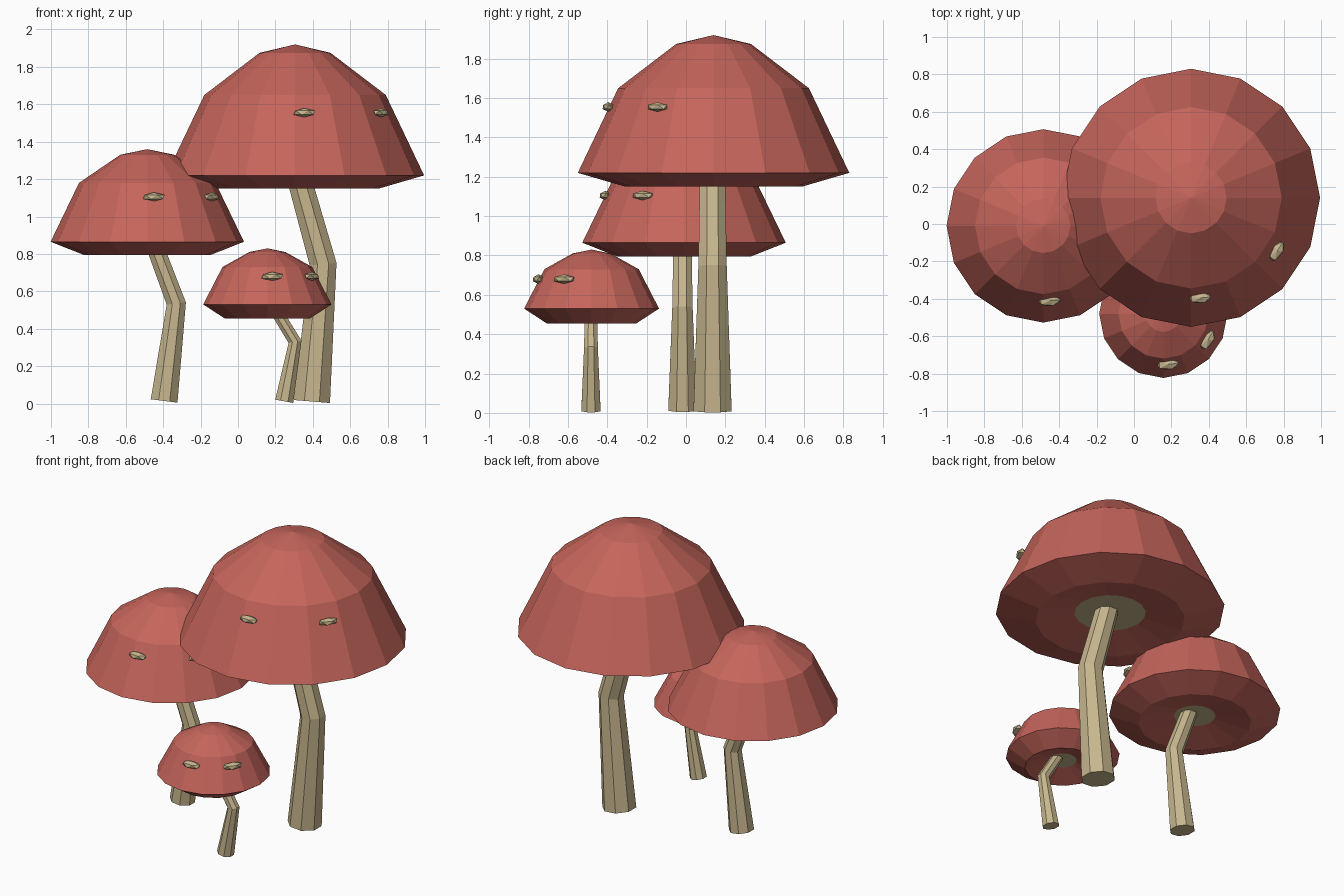
import bpy
import bmesh
import math
from mathutils import Matrix, Vector

if "Cube" in bpy.data.objects:
    bpy.data.objects.remove(bpy.data.objects["Cube"])


def material(name, color):
    m = bpy.data.materials.new(name)
    m.diffuse_color = (*color, 1)
    m.use_nodes = True
    m.node_tree.nodes["Principled BSDF"].inputs["Base Color"].default_value = m.diffuse_color
    return m


RED = material("cap red", (0.56, 0.13, 0.105))
TAN = material("stem tan", (0.57, 0.47, 0.27))


def finish(bm, name, mats):
    bmesh.ops.recalc_face_normals(bm, faces=bm.faces)
    mesh = bpy.data.meshes.new(name)
    bm.to_mesh(mesh)
    bm.free()
    for m in mats:
        mesh.materials.append(m)
    obj = bpy.data.objects.new(name, mesh)
    bpy.context.collection.objects.link(obj)
    return obj


def bridge(bm, a, b):
    n = len(a)
    for i in range(n):
        bm.faces.new((a[i], a[(i + 1) % n], b[(i + 1) % n], b[i]))


# Faceted dome with a recessed underside and a tan disc around the stem
def cap(name, x, y, top, profile, sides=16):
    bm = bmesh.new()
    rings = []
    for r, z in profile:
        rings.append([bm.verts.new((x + r * math.cos(2 * math.pi * i / sides),
                                    y + r * math.sin(2 * math.pi * i / sides), z))
                      for i in range(sides)])
    for a, b in zip(rings, rings[1:]):
        bridge(bm, a, b)
    apex = bm.verts.new((x, y, top))
    for i in range(sides):
        bm.faces.new((apex, rings[0][i], rings[0][(i + 1) % sides]))
    disc = bm.faces.new(rings[-1])
    disc.material_index = 1
    finish(bm, name, [RED, TAN])


# Bent, tapering stem: each path point is (x, z, radius)
def stem(name, y, path, sides=8):
    bm = bmesh.new()
    pts = [Vector((px, 0, pz)) for px, pz, _ in path]
    rings = []
    for k, (px, pz, r) in enumerate(path):
        d = Vector((0, 0, 0))
        if k > 0:
            d += (pts[k] - pts[k - 1]).normalized()
        if k < len(pts) - 1:
            d += (pts[k + 1] - pts[k]).normalized()
        d.normalize()
        side = Vector((d.z, 0, -d.x))
        ring = []
        for i in range(sides):
            a = 2 * math.pi * (i + 0.5) / sides
            p = pts[k] + side * (r * math.cos(a)) + Vector((0, y + r * math.sin(a), 0))
            ring.append(bm.verts.new(p))
        rings.append(ring)
    for a, b in zip(rings, rings[1:]):
        bridge(bm, a, b)
    bm.faces.new(rings[0])
    bm.faces.new(rings[-1])
    finish(bm, name, [TAN])


# Pebble-like spot lying along the cap surface
def spot(name, cx, cy, px, py, z):
    turn = math.atan2(py - cy, px - cx) + math.pi / 2
    bm = bmesh.new()
    bmesh.ops.create_icosphere(bm, subdivisions=1, radius=1.0)
    bm.transform(Matrix.Translation((px, py, z)) @ Matrix.Rotation(turn, 4, 'Z')
                 @ Matrix.Diagonal((0.065, 0.032, 0.024, 1)))
    finish(bm, name, [TAN])


# Large mushroom
cap("large_cap", 0.305, 0.14, 1.92,
    [(0.19, 1.875), (0.485, 1.65), (0.69, 1.22), (0.45, 1.15), (0.215, 1.195)])
stem("large_stem", 0.135, [(0.395, 0.011, 0.105), (0.455, 0.745, 0.078), (0.325, 1.21, 0.07)])
spot("large_spot_front", 0.305, 0.14, 0.355, -0.395, 1.555)
spot("large_spot_side", 0.305, 0.14, 0.765, -0.145, 1.555)

# Medium mushroom
cap("medium_cap", -0.485, -0.01, 1.36,
    [(0.145, 1.33), (0.365, 1.18), (0.517, 0.865), (0.34, 0.795), (0.125, 0.84)])
stem("medium_stem", -0.018, [(-0.395, 0.014, 0.078), (-0.33, 0.535, 0.056), (-0.45, 0.855, 0.05)])
spot("medium_spot_front", -0.485, -0.01, -0.45, -0.41, 1.105)
spot("medium_spot_side", -0.485, -0.01, -0.14, -0.22, 1.105)

# Small mushroom
cap("small_cap", 0.157, -0.48, 0.83,
    [(0.097, 0.81), (0.24, 0.73), (0.343, 0.53), (0.228, 0.455), (0.085, 0.5)])
stem("small_stem", -0.483, [(0.247, 0.012, 0.053), (0.305, 0.33, 0.038), (0.195, 0.51, 0.034)])
spot("small_spot_front", 0.157, -0.48, 0.183, -0.75, 0.68)
spot("small_spot_side", 0.157, -0.48, 0.395, -0.62, 0.68)
